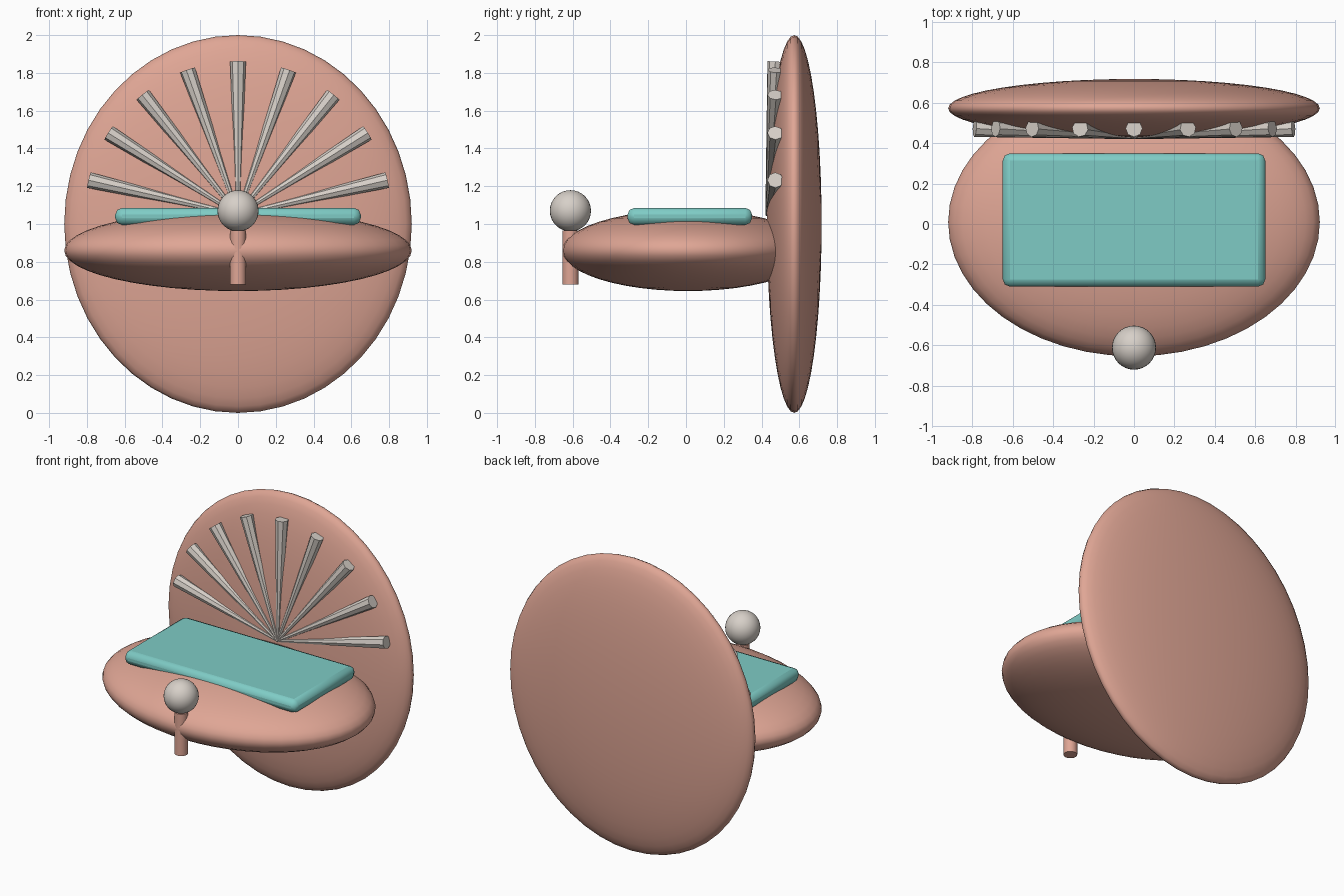
import bpy, math
from mathutils import Vector

if "Cube" in bpy.data.objects:
    bpy.data.objects.remove(bpy.data.objects["Cube"])


def material(name, color):
    m = bpy.data.materials.new(name)
    m.diffuse_color = (*color, 1)
    m.use_nodes = True
    m.node_tree.nodes["Principled BSDF"].inputs["Base Color"].default_value = m.diffuse_color
    return m


salmon = material("salmon pink", (0.74, 0.38, 0.30))
teal = material("soft teal", (0.21, 0.60, 0.56))
pearl_white = material("pearl white", (0.68, 0.63, 0.58))


def finish(name, mat, angle=40):
    ob = bpy.context.object
    ob.name = name
    ob.data.materials.append(mat)
    bpy.ops.object.transform_apply(location=False, rotation=True, scale=True)
    bpy.ops.object.shade_smooth_by_angle(angle=math.radians(angle))
    return ob


def ellipsoid(name, center, radii, mat, segments=48, rings=24, rot=(0, 0, 0)):
    bpy.ops.mesh.primitive_uv_sphere_add(segments=segments, ring_count=rings,
                                         location=center, rotation=rot)
    bpy.context.object.scale = radii
    return finish(name, mat, 60)


def tapered_rod(name, start, end, r1, r2, mat, sides):
    a, b = Vector(start), Vector(end)
    bpy.ops.mesh.primitive_cone_add(vertices=sides, radius1=r1, radius2=r2,
                                    depth=(b - a).length, location=(a + b) / 2)
    bpy.context.object.rotation_euler = (b - a).to_track_quat('Z', 'Y').to_euler()
    return finish(name, mat, 30)


# Two shells: flat-lying base and upright lid (lid poles point front and back)
ellipsoid("base_shell", (0, 0.01, 0.86), (0.92, 0.665, 0.215), salmon)
ellipsoid("lid_shell", (0, 0.573, 1.0), (0.92, 1.0, 0.145), salmon,
          rot=(math.pi / 2, 0, 0))

# Cushion with rounded edges
bpy.ops.mesh.primitive_cube_add(size=1, location=(0, 0.02, 1.04))
bpy.context.object.scale = (1.3, 0.66, 0.09)
cushion = finish("cushion", teal, 30)
bevel = cushion.modifiers.new("rounded_edges", 'BEVEL')
bevel.width = 0.036
bevel.segments = 2

# Fan of tapered ribs on the front of the lid
for i in range(9):
    a = math.radians(90 + (i - 4) * 19.25)
    tip = (0.81 * math.cos(a), 0.473, 1.05 + 0.81 * math.sin(a))
    tapered_rod(f"lid_rib_{i + 1}", (0, 0.43, 1.05), tip, 0.010, 0.042,
                pearl_white, 8)

# Front clasp: post with a pearl above it
tapered_rod("clasp_post", (0, -0.612, 0.68), (0, -0.612, 0.965), 0.043, 0.043,
            salmon, 16)
ellipsoid("clasp_pearl", (0, -0.612, 1.07), (0.109, 0.109, 0.109), pearl_white,
          32, 16)
